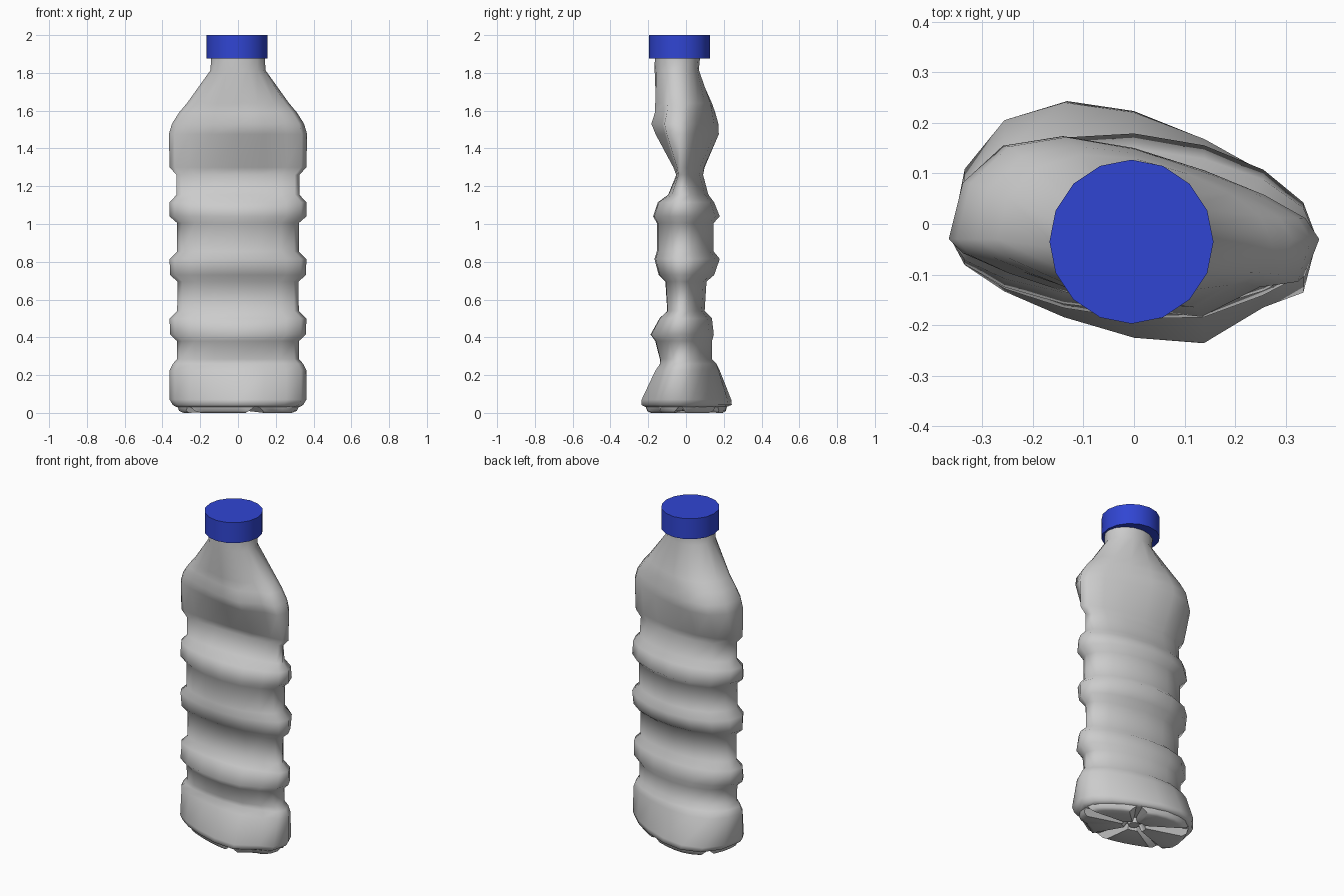
import bpy, bmesh
from math import sin, cos, pi, radians, exp

if "Cube" in bpy.data.objects:
    bpy.data.objects.remove(bpy.data.objects["Cube"])

N = 16                      # sides of every ring
CX, CY = -0.005, -0.035     # cap centre

def finish(name, bm, angle=45, color=None):
    bmesh.ops.recalc_face_normals(bm, faces=bm.faces[:])
    me = bpy.data.meshes.new(name)
    bm.to_mesh(me)
    bm.free()
    ob = bpy.data.objects.new(name, me)
    bpy.context.collection.objects.link(ob)
    bpy.ops.object.select_all(action='DESELECT')
    ob.select_set(True)
    bpy.context.view_layer.objects.active = ob
    bpy.ops.object.shade_smooth_by_angle(angle=radians(angle))
    if color:
        mat = bpy.data.materials.new(name + "_colour")
        mat.diffuse_color = color
        mat.use_nodes = True
        mat.node_tree.nodes["Principled BSDF"].inputs["Base Color"].default_value = mat.diffuse_color
        me.materials.append(mat)
    return ob

def squashed(t, hx, front, back, skew, end=-0.03):
    """Point on the crushed section: x is round, y is squeezed and skewed."""
    w = t - radians(skew) * abs(sin(t))
    s = sin(w)
    if s > 0:
        y = end + (back - end) * s
    else:
        # flattened front right corner
        dent = 0.012 * skew * exp(-((t - radians(315)) / 0.25) ** 2)
        y = end + (end - front) * s * (1 - dent)
    return hx * cos(t), y

def loft(bm, rings):
    for a, b in zip(rings, rings[1:]):
        n = len(a)
        for i in range(n):
            j = (i + 1) % n
            bm.faces.new((a[i], a[j], b[j], b[i]))

# Crushed body: z, half width, front y, back y, skew in degrees
ROWS = [
    (0.030, 0.325, -0.215, 0.21, 22),
    (0.042, 0.345, -0.24, 0.243, 22),
    (0.070, 0.362, -0.24, 0.24, 22),
    (0.225, 0.362, -0.165, 0.18, 16),
    (0.260, 0.345, -0.14, 0.165, 12),
    (0.285, 0.322, -0.14, 0.14, 10),
    (0.380, 0.322, -0.165, 0.14, 10),
    (0.415, 0.360, -0.19, 0.15, 10),
    (0.500, 0.362, -0.142, 0.14, 10),
    (0.540, 0.322, -0.10, 0.10, 8),
    (0.695, 0.320, -0.11, 0.11, 8),
    (0.730, 0.360, -0.145, 0.15, 6),
    (0.815, 0.362, -0.168, 0.18, 6),
    (0.855, 0.322, -0.155, 0.147, 6),
    (1.005, 0.322, -0.155, 0.147, 6),
    (1.040, 0.362, -0.175, 0.18, 6),
    (1.115, 0.362, -0.15, 0.15, 6),
    (1.155, 0.325, -0.095, 0.12, 8),
    (1.260, 0.325, -0.052, 0.093, 12),
    (1.300, 0.362, -0.068, 0.10, 15),
    (1.475, 0.366, -0.165, 0.174, 28),
    (1.530, 0.350, -0.188, 0.172, 28),
    (1.590, 0.312, -0.168, 0.155, 24),
    (1.640, 0.270, -0.166, 0.138, 18),
    (1.815, 0.145, -0.166, 0.068, 0),
    (1.890, 0.143, -0.165, 0.075, 0),
]
bm = bmesh.new()
rings = []
for z, hx, f, b, sk in ROWS:
    end = -0.05 if z > 1.7 else -0.03
    rings.append([bm.verts.new((*squashed(2 * pi * i / N, hx, f, b, sk, end), z))
                  for i in range(N)])
loft(bm, rings)
bm.faces.new(rings[-1])
# raised underside behind the feet
hub = bm.verts.new((0, 0, 0.05))
for i in range(N):
    bm.faces.new((rings[0][i], rings[0][(i + 1) % N], hub))
finish("bottle_body", bm, 80)

# Five petal feet with sloping grooves between them
FEET = 5
bm = bmesh.new()
for k in range(FEET):
    def arc(scale, inset, z):
        out = []
        for i in range(6):
            t = 2 * pi * (k + inset + (1 - 2 * inset) * i / 5) / FEET
            x, y = squashed(t, 0.36, -0.24, 0.243, 22)
            out.append(bm.verts.new((x * scale, y * scale, z)))
        return out
    loops = [arc(0.90, 0.02, 0.036), arc(0.87, 0.10, 0.010), arc(0.80, 0.14, 0.0),
             arc(0.20, 0.18, 0.012), arc(0.14, 0.1, 0.045)]
    for a, b in zip(loops, loops[1:]):
        for i in range(5):
            bm.faces.new((a[i], a[i + 1], b[i + 1], b[i]))
    for e in (0, 5):
        bm.faces.new([l[e] for l in loops])
finish("base_feet", bm, 50)

# Centre button under the base
bm = bmesh.new()
bmesh.ops.create_cone(bm, cap_ends=True, segments=N, radius1=0.03, radius2=0.04, depth=0.03)
bmesh.ops.translate(bm, verts=bm.verts[:], vec=(0, 0, 0.035))
finish("base_button", bm, 30)

# Screw cap
bm = bmesh.new()
bmesh.ops.create_cone(bm, cap_ends=True, segments=N, radius1=0.162, radius2=0.162, depth=0.125)
bmesh.ops.translate(bm, verts=bm.verts[:], vec=(CX, CY, 1.9375))
finish("screw_cap", bm, 30, (0.03, 0.06, 0.65, 1))
